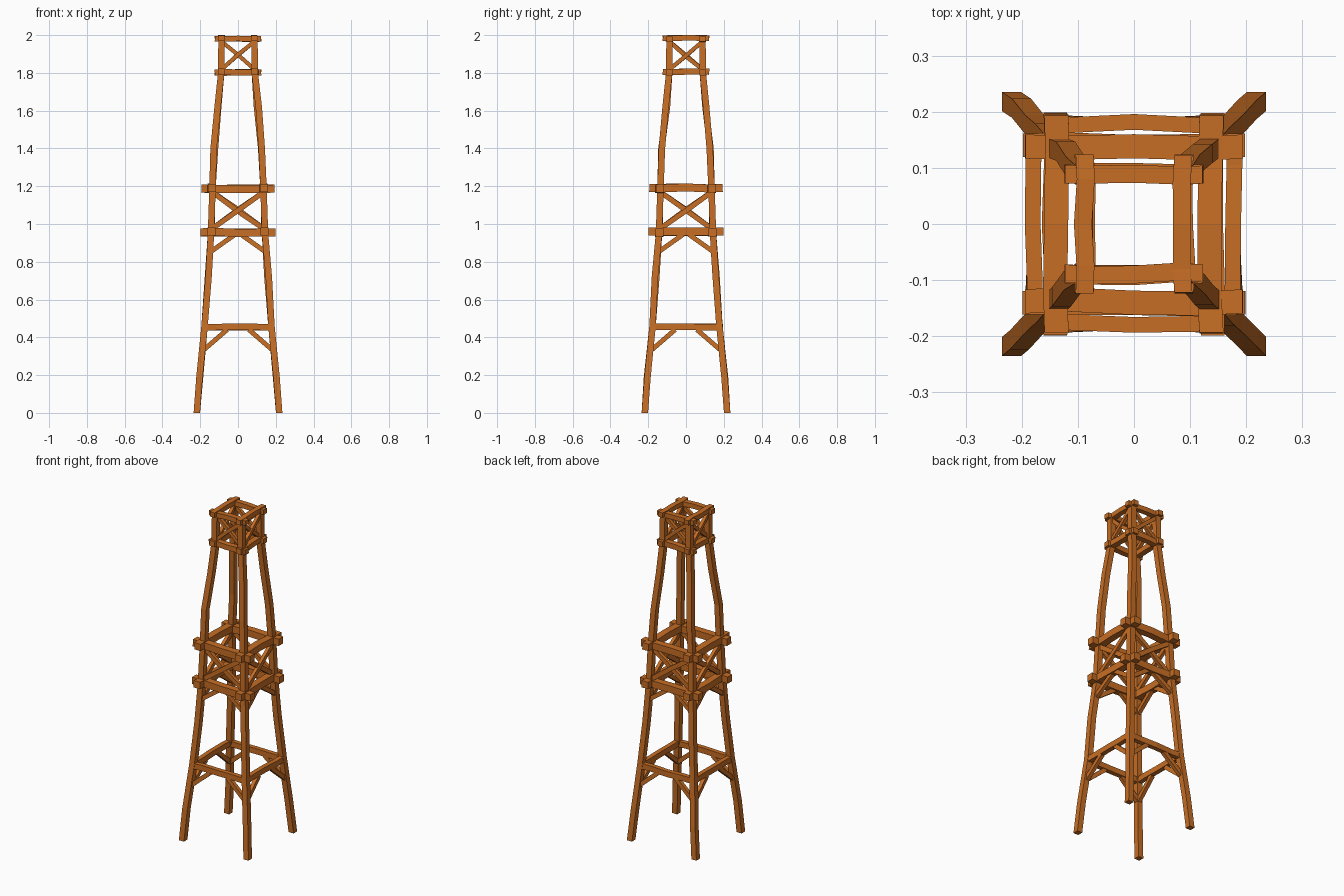
import bpy, bmesh, random
from math import pi
from mathutils import Vector, Matrix

random.seed(4)
if "Cube" in bpy.data.objects:
    bpy.data.objects.remove(bpy.data.objects["Cube"], do_unlink=True)

wood = bpy.data.materials.new("warm wood")
wood.use_nodes = True
COLOUR = (0.57, 0.155, 0.018, 1)
wood.diffuse_color = COLOUR
wood.node_tree.nodes["Principled BSDF"].inputs["Base Color"].default_value = COLOUR


def timber(name, points, width, depth, turn=0, upright=False):
    """Sweep a rectangular section along points, then turn it about z.
    Depth runs along y; upright timbers keep level sections."""
    bm = bmesh.new()
    pts = [Vector(p) for p in points]
    out = Vector((0, 1, 0))
    rings = []
    for i, p in enumerate(pts):
        tangent = pts[min(i + 1, len(pts) - 1)] - pts[max(i - 1, 0)]
        side = Vector((1, 0, 0)) if upright else tangent.cross(out).normalized()
        a, b = side * width / 2, out * depth / 2
        rings.append([bm.verts.new(q) for q in (p - a - b, p + a - b, p + a + b, p - a + b)])
    for r, s in zip(rings, rings[1:]):
        for k in range(4):
            bm.faces.new((r[k], r[(k + 1) % 4], s[(k + 1) % 4], s[k]))
    bm.faces.new(rings[0])
    bm.faces.new(rings[-1])
    bmesh.ops.recalc_face_normals(bm, faces=bm.faces)
    bm.transform(Matrix.Rotation(turn, 4, "Z"))
    mesh = bpy.data.meshes.new(name)
    bm.to_mesh(mesh)
    bm.free()
    mesh.materials.append(wood)
    ob = bpy.data.objects.new(name, mesh)
    bpy.context.collection.objects.link(ob)


def wobble(amount=0.004):
    return random.uniform(-amount, amount)


def beam(name, half, y, z, width, depth, turn):
    # slightly bowed rail with straight ends
    pts = []
    for t in (-1, -0.65, 0, 0.6, 1):
        bend = 0 if abs(t) == 1 else 1
        pts.append((t * half, y + bend * wobble(), z + bend * wobble(0.003)))
    timber(name, pts, width, depth, turn)


# Crooked legs: height and distance of the centre from the axis
LEG = [(0, 0.218), (0.19, 0.203), (0.46, 0.177), (0.72, 0.160), (0.95, 0.143),
       (1.19, 0.135), (1.4, 0.126), (1.62, 0.105), (1.8, 0.089), (1.98, 0.087)]
for sx, front in ((-1, "right"), (1, "left")):
    for sy, end in ((-1, "front"), (1, "back")):
        pts = []
        for z, r in LEG:
            j = 0.005 if z in (0.19, 0.72, 1.4, 1.62) else 0
            pts.append((sx * r + wobble(j), sy * r + wobble(j), z))
        timber(f"{end}_{front}_leg", pts, 0.034, 0.034, upright=True)

for n, side in enumerate(("front", "left", "back", "right")):
    turn = n * pi / 2
    lift = 0.004 if n % 2 else 0

    # Lower tie rail between the legs
    beam(f"{side}_tie_rail", 0.175, -0.179, 0.453 + lift / 2, 0.034, 0.028, turn)

    # Overhanging rails of the two framed platforms
    for label, half, y, z, w, d in (("middle_lower", 0.198, 0.14, 0.956, 0.042, 0.042),
                                    ("middle_upper", 0.194, 0.138, 1.187, 0.042, 0.043),
                                    ("top_lower", 0.123, 0.089, 1.802, 0.032, 0.034),
                                    ("top_upper", 0.123, 0.088, 1.980, 0.029, 0.032)):
        beam(f"{side}_{label}_rail", half, -y, z + lift, w, d, turn)

    # Crossed braces and knee braces
    for s, hand in ((-1, "right"), (1, "left")):
        for label, x, y, low, high, w in (("middle", 0.13, 0.137, 0.98, 1.165, 0.027),
                                          ("top", 0.083, 0.087, 1.822, 1.963, 0.021)):
            yy = -y + s * 0.004
            timber(f"{side}_{hand}_{label}_cross_brace",
                   [(s * x, yy, low), (wobble(), yy, (low + high) / 2 + wobble()), (-s * x, yy, high)],
                   w, 0.02, turn)
        for label, x0, z0, x1, z1, y0, y1 in (("lower", 0.18, 0.335, 0.058, 0.44, 0.185, 0.179),
                                              ("upper", 0.142, 0.855, 0.015, 0.945, 0.148, 0.14)):
            timber(f"{side}_{hand}_{label}_knee_brace",
                   [(s * x0, -y0, z0), (s * x1, -y1, z1)], 0.025, 0.022, turn)
